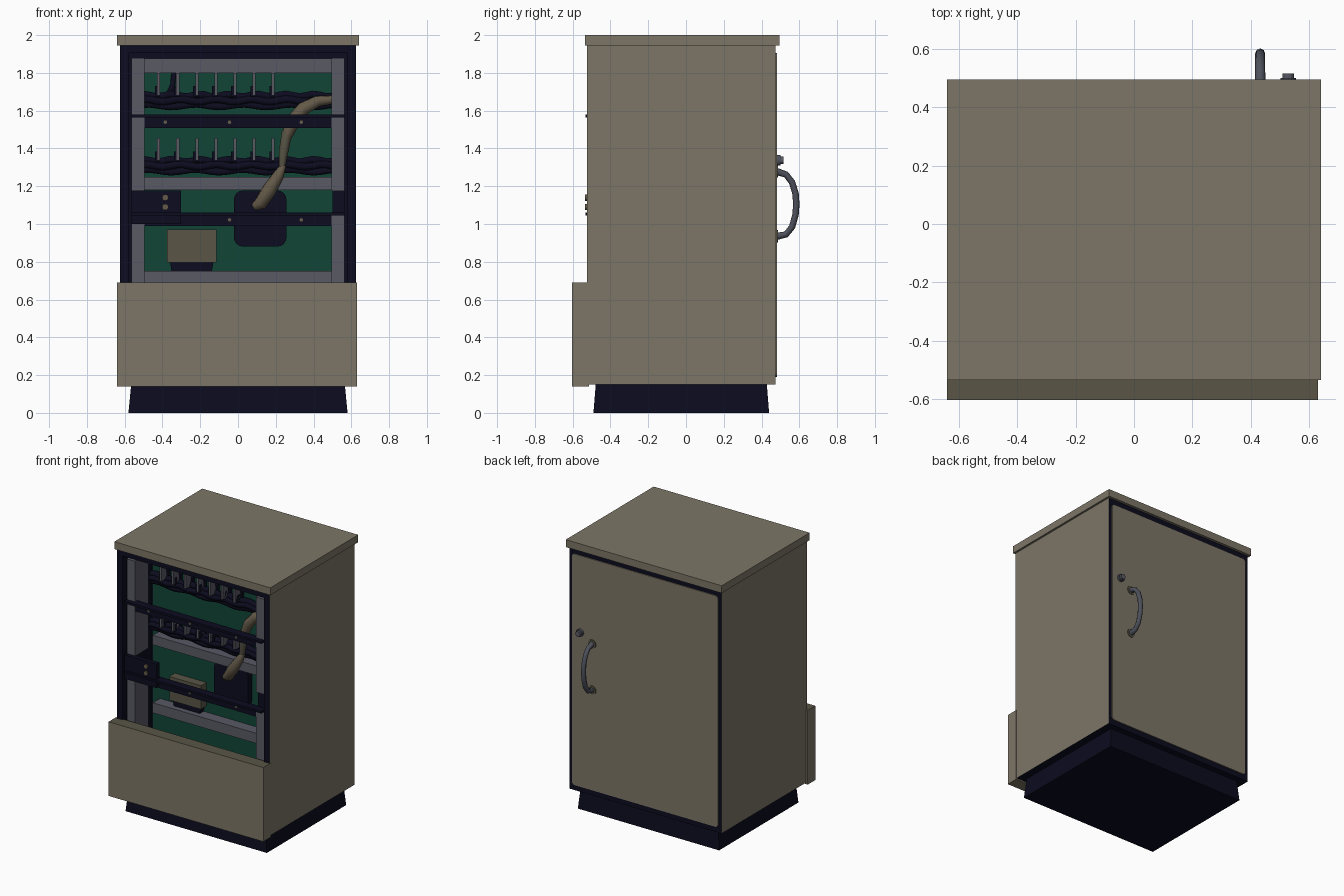
import bpy, bmesh, math
from mathutils import Vector

if "Cube" in bpy.data.objects:
    bpy.data.objects.remove(bpy.data.objects["Cube"])


def mat(name, rgb):
    m = bpy.data.materials.new(name)
    m.diffuse_color = (*rgb, 1)
    m.use_nodes = True
    m.node_tree.nodes["Principled BSDF"].inputs["Base Color"].default_value = m.diffuse_color
    return m


BEIGE = mat("beige_paint", (0.205, 0.181, 0.135))
OLIVE = mat("dark_tan", (0.100, 0.092, 0.062))
NAVY = mat("navy_black", (0.0035, 0.0035, 0.014))
GREEN = mat("circuit_green", (0.005, 0.060, 0.036))
GREY = mat("rail_grey", (0.100, 0.100, 0.130))
STEEL = mat("dark_steel", (0.075, 0.080, 0.105))
BROWN = mat("hose_brown", (0.125, 0.100, 0.065))


def finish(name, bm, *mats):
    me = bpy.data.meshes.new(name)
    bmesh.ops.recalc_face_normals(bm, faces=bm.faces[:])
    bm.to_mesh(me)
    bm.free()
    for m in mats:
        me.materials.append(m)
    ob = bpy.data.objects.new(name, me)
    bpy.context.collection.objects.link(ob)
    return ob


def box_bm(x0, x1, y0, y1, z0, z1):
    bm = bmesh.new()
    bmesh.ops.create_cube(bm, size=1)
    for v in bm.verts:
        v.co = Vector((x1 if v.co.x > 0 else x0, y1 if v.co.y > 0 else y0, z1 if v.co.z > 0 else z0))
    return bm


def box(name, m, *dims):
    return finish(name, box_bm(*dims), m)


def prism(name, m, pts, y0, y1):
    """Extrude an x-z outline along y."""
    bm = bmesh.new()
    f = bm.faces.new([bm.verts.new((x, y0, z)) for x, z in pts])
    r = bmesh.ops.extrude_face_region(bm, geom=[f])
    bmesh.ops.translate(bm, vec=(0, y1 - y0, 0), verts=[g for g in r["geom"] if isinstance(g, bmesh.types.BMVert)])
    return finish(name, bm, m)


def rounded(x0, x1, z0, z1, r, n=4):
    pts = []
    for cx, cz, a in ((x1 - r, z1 - r, 0), (x0 + r, z1 - r, 90), (x0 + r, z0 + r, 180), (x1 - r, z0 + r, 270)):
        for i in range(n + 1):
            t = math.radians(a + 90 * i / n)
            pts.append((cx + r * math.cos(t), cz + r * math.sin(t)))
    return pts


def disc(name, m, x, z, r, y0, y1, n=12):
    pts = [(x + r * math.cos(2 * math.pi * i / n), z + r * math.sin(2 * math.pi * i / n)) for i in range(n)]
    return prism(name, m, pts, y0, y1)


def tube(name, m, pts, radii, res=2, smooth=True):
    cu = bpy.data.curves.new(name, 'CURVE')
    cu.dimensions = '3D'
    cu.bevel_depth = 1
    cu.bevel_resolution = res
    cu.use_fill_caps = True
    sp = cu.splines.new('POLY')
    sp.points.add(len(pts) - 1)
    for p, co, r in zip(sp.points, pts, radii):
        p.co = (*co, 1)
        p.radius = r
    sp.use_smooth = smooth
    cu.materials.append(m)
    ob = bpy.data.objects.new(name, cu)
    bpy.context.collection.objects.link(ob)
    return ob


# Cabinet body: box with a deep front opening; beige only on the outer sides
bm = box_bm(-0.625, 0.625, -0.525, 0.475, 0.15, 1.95)
front = min(bm.faces, key=lambda f: f.calc_center_median().y)
bmesh.ops.inset_region(bm, faces=[front], thickness=0.063)
bm.verts.ensure_lookup_table()
r = bmesh.ops.extrude_face_region(bm, geom=[front])
bmesh.ops.translate(bm, vec=(0, 0.34, 0), verts=[g for g in r["geom"] if isinstance(g, bmesh.types.BMVert)])
if front.is_valid:
    bm.faces.remove(front)
bmesh.ops.recalc_face_normals(bm, faces=bm.faces[:])
for f in bm.faces:
    f.material_index = 1 if abs(f.calc_center_median().x) > 0.62 else 0
finish("cabinet_body", bm, NAVY, BEIGE)

# Top slab, lower front panel and tapered plinth
box("top_slab", BEIGE, -0.64, 0.64, -0.535, 0.495, 1.945, 2.0)
bm = box_bm(-0.64, 0.63, -0.603, -0.513, 0.14, 0.69)
for f in bm.faces:
    f.material_index = 1 if f.calc_center_median().z > 0.68 else 0
finish("lower_front_panel", bm, BEIGE, OLIVE)
bm = box_bm(-0.58, 0.58, -0.49, 0.44, 0, 0.15)
for v in bm.verts:
    if v.co.z > 0.1:
        v.co.x *= 0.975
        v.co.y += 0.012 if v.co.y < 0 else -0.012
finish("plinth", bm, NAVY)

# Rear door with handle and lock knob
prism("rear_door", BEIGE, rounded(-0.6, 0.6, 0.19, 1.905, 0.025), 0.46, 0.482)
HX = 0.432
hp = [(.482, .935), (.53, .945), (.562, .985), (.58, 1.05), (.584, 1.105), (.58, 1.16), (.562, 1.22), (.53, 1.262), (.482, 1.277)]
tube("door_handle", STEEL, [(HX, y, z) for y, z in hp], [.019] + [.017] * 7 + [.019])
for z in (0.935, 1.277):
    disc("handle_mount", OLIVE, HX, z, 0.032, 0.48, 0.487, 16)
disc("lock_collar", STEEL, 0.528, 1.337, 0.027, 0.48, 0.50, 16)
disc("lock_knob", GREY, 0.528, 1.337, 0.02, 0.498, 0.516, 12)

# Green back board
box("circuit_board", GREEN, -0.56, 0.56, -0.205, -0.186, 0.25, 1.86)

# Grey upright posts and horizontal rails
for s in (-1, 1):
    a, b = sorted((s * 0.563, s * 0.496))
    box("upper_post", GREY, a, b, -0.50, -0.34, 1.175, 1.88)
    box("lower_post", GREY, a, b, -0.50, -0.34, 0.25, 1.05)
for z0, z1 in ((1.80, 1.875), (1.18, 1.25), (0.675, 0.75)):
    box("cross_rail", GREY, -0.497, 0.50, -0.29, -0.2, z0, z1)

# Navy front bars with a thin lip and screws
for z in (1.572, 1.055):
    box("bar_lip", NAVY, -0.563, 0.563, -0.533, -0.47, z - 0.009, z + 0.007)
    box("front_bar", NAVY, -0.496, 0.50, -0.495, -0.47, z - 0.065, z)
    for x in (-0.385, -0.045, 0.335):
        disc("bar_screw", BROWN, x, z - 0.033, 0.01, -0.501, -0.493, 8)

# Switch plate with two round buttons
box("switch_plate", NAVY, -0.563, -0.303, -0.525, -0.49, 1.0, 1.178)
for z in (1.14, 1.09):
    disc("switch_button", BROWN, -0.385, z, 0.017, -0.535, -0.52, 12)
box("right_plate", NAVY, 0.50, 0.563, -0.48, -0.46, 1.0, 1.175)

# Two rows of cable hooks, each holding a sagging cable bundle
for top, low in ((1.80, 1.68), (1.455, 1.335)):
    for i in range(7):
        x = -0.42 + i * 0.101
        box("cable_hook", GREY, x - 0.008, x + 0.008, -0.31, -0.25, low, top)
        box("hook_arm", NAVY, x - 0.02, x + 0.008, -0.30, -0.2, low - 0.005, low + 0.05)
    for k in range(3):
        pts = [(-0.54 + j * 0.036, -0.245 - 0.012 * (k % 2),
                low - 0.052 + k * 0.026 + 0.007 * math.sin(j * (0.9 + 0.3 * k))) for j in range(31)]
        tube("cable_bundle", NAVY, pts, [0.022] * 31, 1)
tube("hanging_cable", NAVY, [(-0.34, -0.22, 1.8), (-0.345, -0.23, 1.74), (-0.37, -0.24, 1.67)], [.013, .016, .02], 1)

# Control module with a tapered socket below
box("control_module", OLIVE, -0.375, -0.115, -0.27, -0.2, 0.795, 0.97)
prism("module_socket", NAVY, [(-0.36, 0.80), (-0.13, 0.80), (-0.14, 0.74), (-0.35, 0.74)], -0.25, -0.2)

# Rounded navy pouch and the bent hose in front of it
prism("navy_pouch", NAVY, rounded(-0.022, 0.257, 0.88, 1.178, 0.05), -0.25, -0.2)
tube("lower_hose", BROWN, [(.085, -.275, 1.09), (.12, -.285, 1.11), (.165, -.29, 1.18), (.215, -.29, 1.26), (.24, -.285, 1.31)],
     [.022, .036, .04, .03, .016])
tube("middle_hose", OLIVE, [(.232, -.285, 1.29), (.243, -.29, 1.39), (.26, -.29, 1.49)], [.016, .027, .03])
tube("upper_hose", BROWN, [(.255, -.29, 1.46), (.295, -.295, 1.55), (.345, -.29, 1.61), (.42, -.28, 1.65), (.51, -.26, 1.66)],
     [.028, .038, .036, .03, .022])
